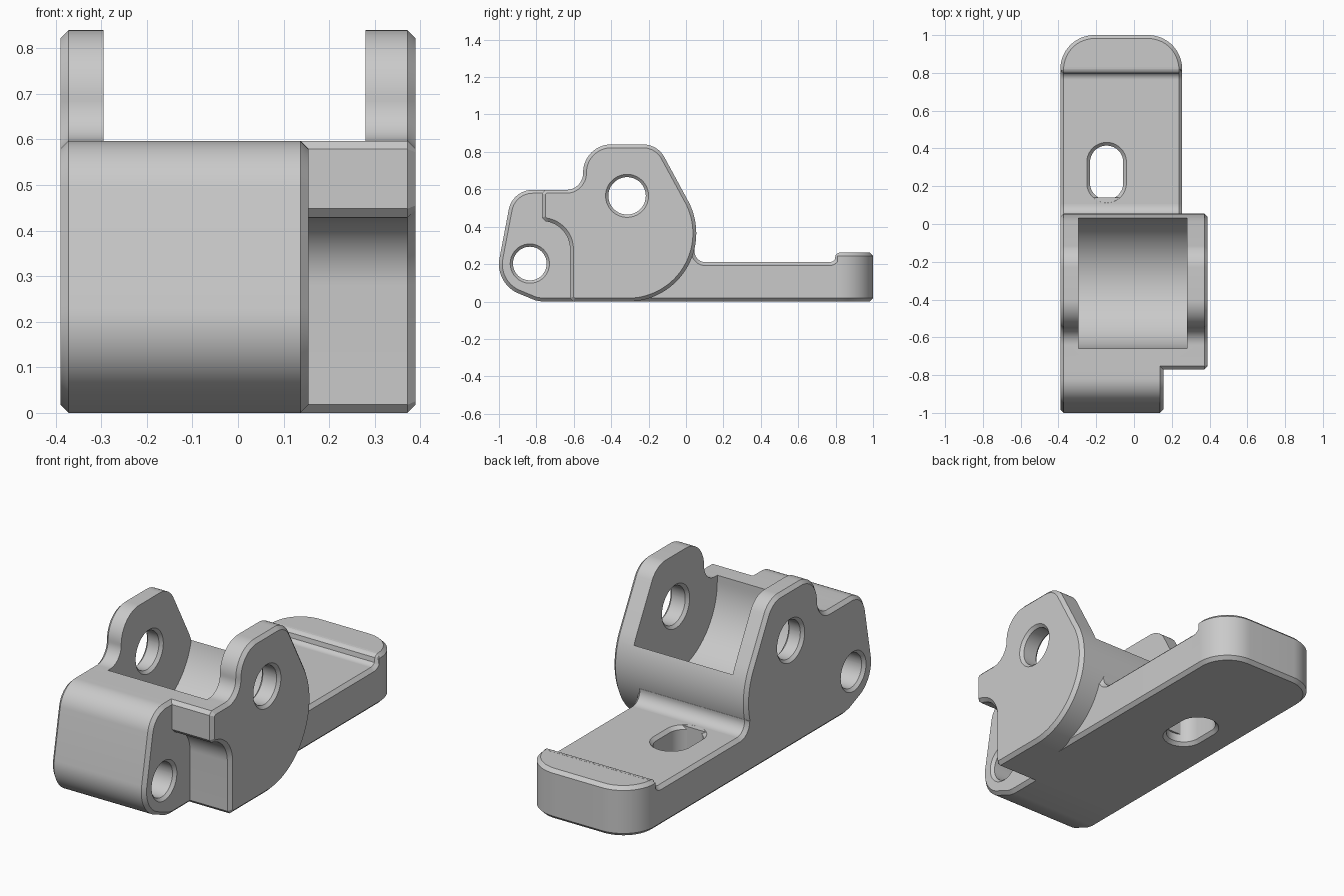
import bpy, bmesh
from math import sin, cos, radians
from mathutils import Vector

cube = bpy.data.objects.get("Cube")
if cube:
    bpy.data.objects.remove(cube, do_unlink=True)

CHAMFER = 0.018
RIGHT, LEFT = -0.39, 0.39
TAIL_LEFT = 0.255

grey = bpy.data.materials.new("plain grey")
grey.use_nodes = True
grey.diffuse_color = (0.59, 0.59, 0.59, 1)
grey.node_tree.nodes["Principled BSDF"].inputs["Base Color"].default_value = (0.59, 0.59, 0.59, 1)


def arc(cx, cy, r, start, end, n=16):
    angles = [radians(start + (end - start) * i / n) for i in range(n + 1)]
    return [(cx + r * cos(a), cy + r * sin(a)) for a in angles]


def place(axis, p, t):
    return (t, p[0], p[1]) if axis == "X" else (p[0], p[1], t)


def loft(name, axis, sections):
    """Closed solid through (position, outline) sections along an axis."""
    bm = bmesh.new()
    rings = [[bm.verts.new(place(axis, p, t)) for p in outline] for t, outline in sections]
    for a, b in zip(rings, rings[1:]):
        for i in range(len(a)):
            j = (i + 1) % len(a)
            bm.faces.new((a[i], a[j], b[j], b[i]))
    bm.faces.new(rings[0])
    bm.faces.new(rings[-1])
    bmesh.ops.recalc_face_normals(bm, faces=bm.faces)
    mesh = bpy.data.meshes.new(name)
    bm.to_mesh(mesh)
    bm.free()
    mesh.materials.append(grey)
    obj = bpy.data.objects.new(name, mesh)
    bpy.context.collection.objects.link(obj)
    return obj


def shrink(outline, distance):
    """Mitred inward offset of an outline."""
    pts = [Vector(p) for p in outline]
    pairs = list(zip(pts, pts[1:] + pts[:1]))
    turn = 1 if sum(a.x * b.y - b.x * a.y for a, b in pairs) > 0 else -1
    normals = [turn * Vector((a.y - b.y, b.x - a.x)).normalized() for a, b in pairs]
    result = []
    for i, p in enumerate(pts):
        n0, n1 = normals[i - 1], normals[i]
        result.append(p + (n0 + n1) * distance / (1 + n0.dot(n1)))
    return result


def prism(name, outline, lo, hi, axis="X"):
    """Extruded outline with both rims chamfered."""
    inner = shrink(outline, CHAMFER)
    return loft(name, axis, [(lo, inner), (lo + CHAMFER, outline),
                             (hi - CHAMFER, outline), (hi, inner)])


def spool(name, centre, stations, axis="X", stretch=0.0):
    """Hole cutter of (position, radius) rings, optionally stretched to a slot."""
    cx, cy = centre
    return loft(name, axis, [
        (t, arc(cx, cy + stretch, r, 1, 179, 32) + arc(cx, cy - stretch, r, 181, 359, 32))
        for t, r in stations])


def combine(target, tool, operation):
    mod = target.modifiers.new("combine", "BOOLEAN")
    mod.operation = operation
    mod.solver = "EXACT"
    mod.object = tool
    bpy.context.view_layer.objects.active = target
    bpy.ops.object.modifier_apply(modifier=mod.name)
    bpy.data.objects.remove(tool, do_unlink=True)


def tail_plan(front):
    """Plan of the tail from a given front edge to its rounded end."""
    return ([(RIGHT, front), (TAIL_LEFT, front)]
            + arc(TAIL_LEFT - 0.18, 0.82, 0.18, 0, 90)
            + arc(RIGHT + 0.18, 0.82, 0.18, 90, 180))


# Main body: both ears, rounded back and the stepped front
body = prism("hinge_bracket",
             [(-0.602, 0), (-0.62, 0.018)]
             + arc(-0.77, 0.28, 0.15, 0, 83)
             + [(-0.77, 0.448), (-0.77, 0.579), (-0.752, 0.597)]
             + arc(-0.64, 0.687, 0.09, -90, -2)
             + arc(-0.40, 0.69, 0.15, 178, 90)
             + arc(-0.23, 0.71, 0.13, 90, 30)
             + arc(-0.31, 0.365, 0.365, 30, -90, 36),
             RIGHT, LEFT)

# Front knuckle on the right-hand part
knuckle = prism("front_knuckle",
                [(-0.5, 0), (-0.77, 0), (-0.805, 0.006)]
                + arc(-0.83, 0.20, 0.17, 245, 169)
                + arc(-0.82, 0.467, 0.13, 169, 90)
                + [(-0.5, 0.597)],
                RIGHT, 0.155)
combine(body, knuckle, "UNION")

# Round pocket between the ears
pocket_outline = arc(-0.31, 0.565, 0.35, 180, 360, 48) + [(0.04, 1), (-0.66, 1)]
pocket = loft("pocket_cutter", "X", [(-0.295, pocket_outline), (0.28, pocket_outline)])
combine(body, pocket, "DIFFERENCE")

# Chamfered holes through the ears and the knuckle
ear_holes = spool("ear_hole_cutter", (-0.315, 0.565),
                  [(-0.40, 0.125), (-0.375, 0.1), (-0.31, 0.1), (-0.285, 0.125),
                   (0.27, 0.125), (0.295, 0.1), (0.375, 0.1), (0.40, 0.125)])
knuckle_hole = spool("knuckle_hole_cutter", (-0.835, 0.203),
                     [(-0.40, 0.115), (-0.375, 0.09), (0.14, 0.09), (0.165, 0.115)])
combine(body, ear_holes, "DIFFERENCE")
combine(body, knuckle_hole, "DIFFERENCE")

# Tail plate with its chamfered slot
tail = prism("tail_plate", tail_plan(-0.35), 0, 0.21, "Z")
slot = spool("slot_cutter", (-0.145, 0.272),
             [(-0.01, 0.115), (0.017, 0.088), (0.193, 0.088), (0.22, 0.115)],
             "Z", stretch=0.055)
combine(tail, slot, "DIFFERENCE")

# Raised lip at the end of the tail, and the curved ramp up to it
lip = prism("tail_lip", tail_plan(0.81), 0, 0.262, "Z")
ramp = prism("lip_ramp",
             [(0.74, 0.1), (0.835, 0.1), (0.835, 0.2625)]
             + arc(0.83, 0.2225, 0.04, 90, 140, 6)
             + arc(0.765, 0.25, 0.04, -40, -90, 6)
             + [(0.74, 0.209)],
             RIGHT, TAIL_LEFT)

# Fillet between the tail and the rounded back
fillet = prism("tail_fillet",
               [(-0.05, 0.06), (0.14, 0.06), (0.14, 0.209)]
               + arc(0.105, 0.27, 0.06, -90, -190, 10)
               + [(0.0, 0.3), (-0.05, 0.2)],
               RIGHT, TAIL_LEFT)

# Smooth the curves and keep the chamfers crisp
bpy.ops.object.select_all(action="DESELECT")
for part in (body, tail, lip, ramp, fillet):
    part.select_set(True)
bpy.context.view_layer.objects.active = body
bpy.ops.object.shade_smooth_by_angle(angle=radians(30))
